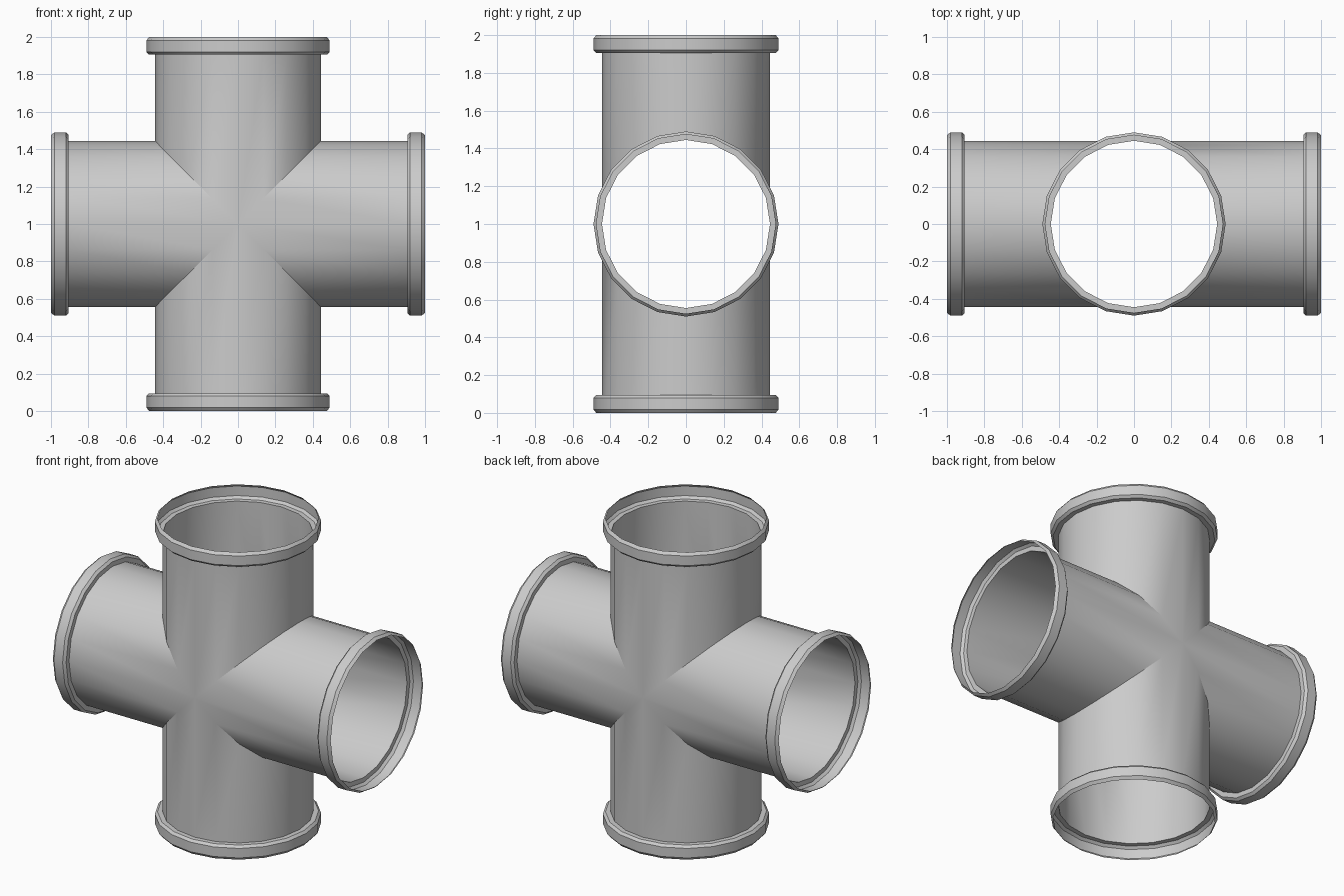
import bpy, bmesh, math
from mathutils import Matrix

if "Cube" in bpy.data.objects:
    bpy.data.objects.remove(bpy.data.objects["Cube"])

SIDES = 20
R = 0.445          # pipe radius
LIP = 0.905        # where the collar begins along each arm
# collar profile: (radius, distance from the centre of the cross)
COLLAR = [(R, LIP), (0.475, LIP), (0.49, 0.92), (0.49, 0.982), (0.475, 1.0)]


def angle(i):
    return 2 * math.pi * i / SIDES


def skin(bm, rings):
    # bridge successive rings with quads
    for a, b in zip(rings, rings[1:]):
        for i in range(SIDES):
            j = (i + 1) % SIDES
            bm.faces.new((a[i], a[j], b[j], b[i]))


def ring(bm, radius, height):
    # height is a function of x, so a ring can follow the mitre joint
    pts = [(radius * math.cos(angle(i)), radius * math.sin(angle(i))) for i in range(SIDES)]
    return [bm.verts.new((x, y, height(x))) for x, y in pts]


def finish(bm, name):
    bmesh.ops.remove_doubles(bm, verts=bm.verts, dist=0.0005)
    mesh = bpy.data.meshes.new(name)
    bm.to_mesh(mesh)
    bm.free()
    obj = bpy.data.objects.new(name, mesh)
    bpy.context.collection.objects.link(obj)
    bpy.ops.object.select_all(action='DESELECT')
    obj.select_set(True)
    bpy.context.view_layer.objects.active = obj
    bpy.ops.object.shade_smooth_by_angle(angle=math.radians(30))


def turn(k):
    return Matrix.Translation((0, 0, 1)) @ Matrix.Rotation(k * math.pi / 2, 4, 'Y')


# four mitred arms welded into one open pipe cross
bm = bmesh.new()
for k in range(4):
    rings = [ring(bm, R, abs), ring(bm, R, lambda x: LIP)]
    skin(bm, rings)
    bmesh.ops.transform(bm, matrix=turn(k), verts=rings[0] + rings[1])
finish(bm, "pipe_cross")

# hollow chamfered collar on each open end
for k, side in enumerate(("top", "right", "bottom", "left")):
    bm = bmesh.new()
    skin(bm, [ring(bm, r, lambda x, d=d: d) for r, d in COLLAR])
    bmesh.ops.transform(bm, matrix=turn(k), verts=bm.verts)
    finish(bm, side + "_collar")
